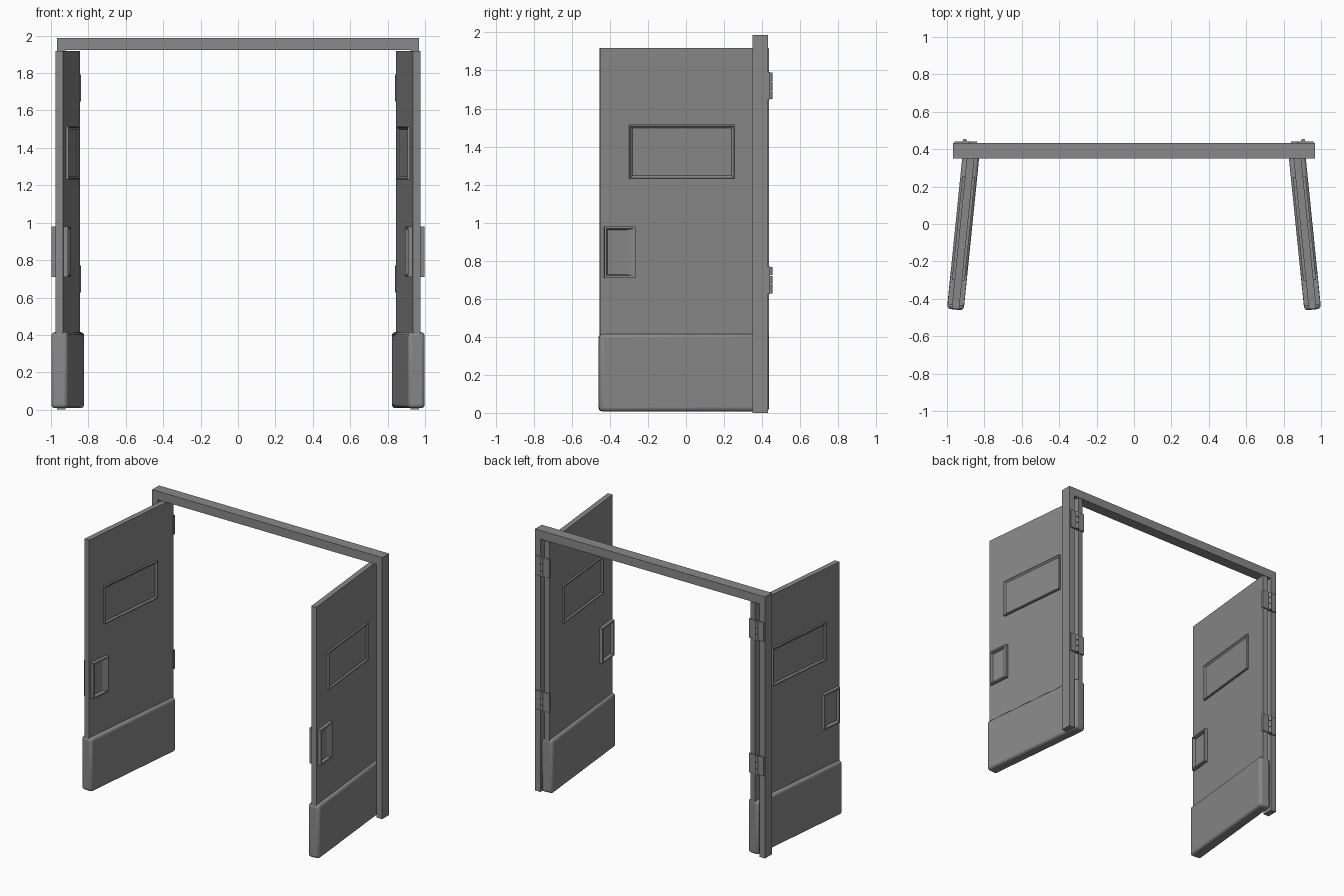
import bpy, bmesh, math
from mathutils import Vector, Matrix

old = bpy.data.objects.get("Cube")
if old:
    bpy.data.objects.remove(old, do_unlink=True)

grey = bpy.data.materials.new("mid_grey")
grey.use_nodes = True
colour = (0.25, 0.25, 0.25, 1)
grey.diffuse_color = colour
grey.node_tree.nodes["Principled BSDF"].inputs["Base Color"].default_value = colour


def finish(name, bm, place=Matrix(), bevel=0, segments=1):
    bmesh.ops.recalc_face_normals(bm, faces=bm.faces)
    mesh = bpy.data.meshes.new(name)
    bm.to_mesh(mesh)
    bm.free()
    mesh.materials.append(grey)
    ob = bpy.data.objects.new(name, mesh)
    bpy.context.collection.objects.link(ob)
    ob.matrix_world = place
    if bevel:
        mod = ob.modifiers.new("edges", 'BEVEL')
        mod.width, mod.segments = bevel, segments
        bpy.ops.object.select_all(action='DESELECT')
        ob.select_set(True)
        bpy.context.view_layer.objects.active = ob
        bpy.ops.object.shade_smooth_by_angle(angle=math.radians(35))
    return ob


def add_box(bm, low, high):
    low, high = Vector(low), Vector(high)
    size = high - low
    made = bmesh.ops.create_cube(bm, size=1)["verts"]
    for v in made:
        v.co = (low + high) / 2 + Vector(a * b for a, b in zip(v.co, size))


def box(name, low, high, **options):
    bm = bmesh.new()
    add_box(bm, low, high)
    return finish(name, bm, **options)


def dished_panel(name, low, high, rim, slope, depth, place, shift=0):
    """Box through the door with a sloped recess on both broad sides."""
    bm = bmesh.new()
    add_box(bm, low, high)
    bm.normal_update()
    sides = [f for f in bm.faces if abs(f.normal.x) > 0.9]
    bmesh.ops.inset_individual(bm, faces=sides, thickness=rim)
    bmesh.ops.inset_individual(bm, faces=sides, thickness=slope, depth=-depth)
    middle = (low[1] + high[1]) / 2
    for v in {v for f in sides for v in f.verts}:
        if v.co.y > middle:
            v.co.y -= shift
    finish(name, bm, place)


# Frame: header and jambs
box("frame_header", (-0.967, 0.35, 1.922), (0.967, 0.432, 1.987))

tilt = math.atan2(0.09, 0.89)
for s, side in ((1, "left"), (-1, "right")):
    xs = sorted((s * 0.967, s * 0.921))
    box(side + "_jamb", (xs[0], 0.35, 0), (xs[1], 0.432, 1.922))

    # Swung-open door leaf with its kick plate, window and handle
    place = Matrix.Translation((s * 0.91, -0.01, 0)) @ Matrix.Rotation(s * tilt, 4, 'Z')
    box(side + "_door", (-0.02, -0.446, 0.02), (0.02, 0.446, 1.918), place=place)
    box(side + "_kick_plate", (-0.045, -0.45, 0.008), (0.045, 0.447, 0.415),
        place=place, bevel=0.02, segments=3)
    dished_panel(side + "_window", (-0.034, -0.293, 1.23), (0.034, 0.265, 1.515),
                 0.008, 0.016, 0.01, place)
    dished_panel(side + "_handle", (-0.044, -0.425, 0.71), (0.044, -0.26, 0.98),
                 0.016, 0.009, 0.02, place, shift=0.03)

    # Hinges: two leaves and a three-part knuckle
    for z, level in ((0.698, "lower"), (1.72, "upper")):
        bm = bmesh.new()
        for a, b in ((0.84, 0.9), (0.91, 0.96)):
            a, b = sorted((s * a, s * b))
            add_box(bm, (a, 0.425, z - 0.072), (b, 0.442, z + 0.072))
        for k in (-1, 0, 1):
            bmesh.ops.create_cone(bm, cap_ends=True, segments=12, radius1=0.012, radius2=0.012,
                                  depth=0.044, matrix=Matrix.Translation((s * 0.904, 0.443, z + k * 0.048)))
        finish(f"{side}_{level}_hinge", bm)
